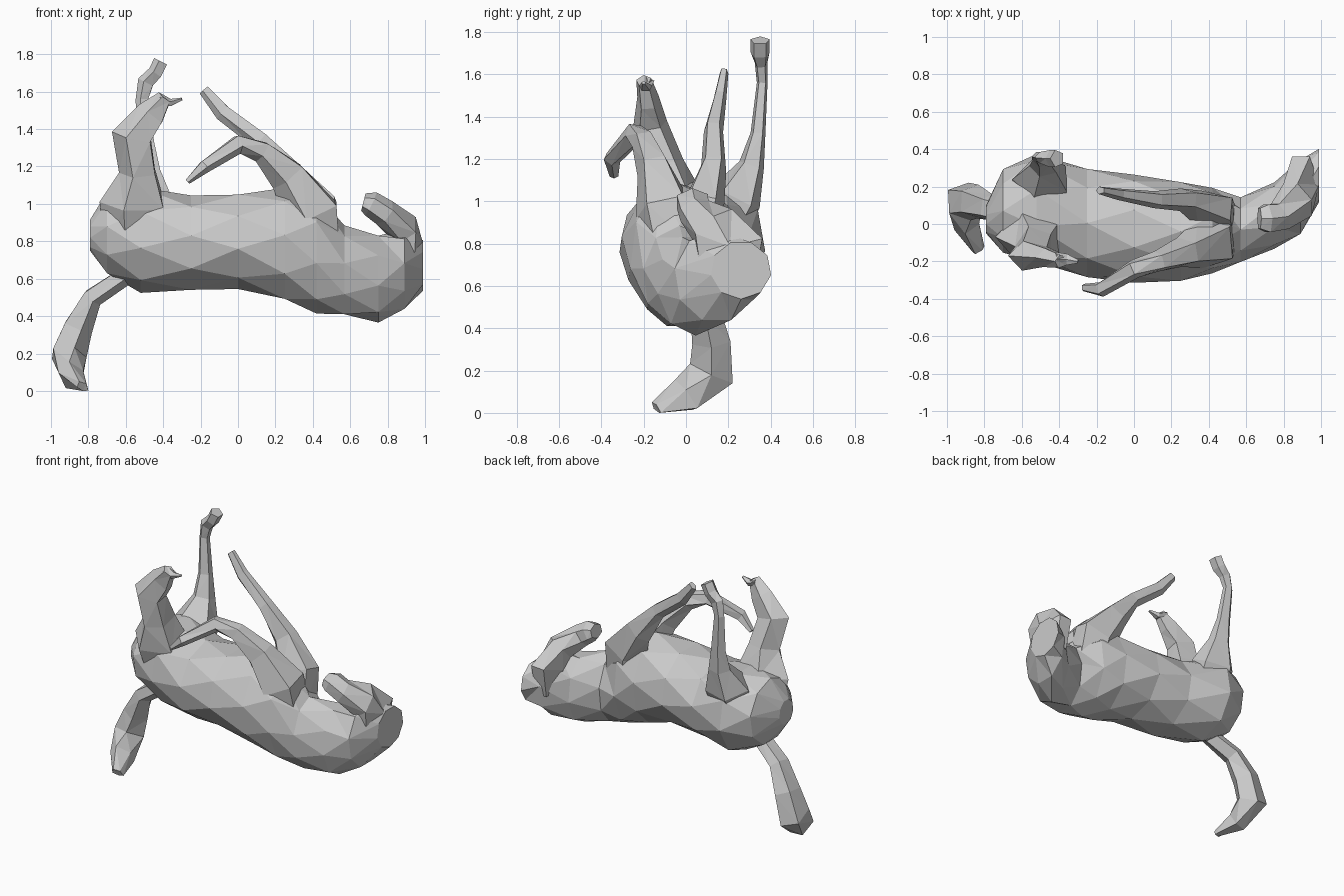
import bpy, bmesh, math
from mathutils import Vector


def skin(name, rings):
    """Join rings of points into a closed, flat-shaded, triangulated object."""
    bm = bmesh.new()
    loops = [[bm.verts.new((p[0], p[1], max(p[2], 0))) for p in r] for r in rings]
    n = len(loops[0])
    for a, b in zip(loops, loops[1:]):
        for i in range(n):
            j = (i + 1) % n
            bm.faces.new((a[i], a[j], b[j], b[i]))
    bm.faces.new(loops[0][::-1])
    bm.faces.new(loops[-1])
    bmesh.ops.triangulate(bm, faces=bm.faces[:])
    bmesh.ops.recalc_face_normals(bm, faces=bm.faces[:])
    me = bpy.data.meshes.new(name)
    bm.to_mesh(me)
    bm.free()
    ob = bpy.data.objects.new(name, me)
    bpy.context.collection.objects.link(ob)
    return ob


def limb(name, rows, n=5):
    """Tube along a path; each row is x, y, z, half width across y, half depth."""
    pts = [Vector(r[:3]) for r in rows]
    rings = []
    for k, r in enumerate(rows):
        t = (pts[min(k + 1, len(pts) - 1)] - pts[max(k - 1, 0)]).normalized()
        u = Vector((0, 1, 0))
        u = (u - t * u.dot(t)).normalized()
        v = t.cross(u)
        ring = []
        for i in range(n):
            a = math.tau * i / n + math.pi / 2
            ring.append(pts[k] + u * r[3] * 1.06 * math.cos(a) + v * r[4] * 1.06 * math.sin(a))
        rings.append(ring)
    return skin(name, rings)


# Trunk and neck, lying on the back: x, y range, z range
sections = [
    (-0.79, -0.05, 0.10, 0.75, 0.92),
    (-0.70, -0.15, 0.29, 0.62, 1.06),
    (-0.52, -0.20, 0.37, 0.53, 1.10),
    (-0.25, -0.28, 0.29, 0.53, 1.04),
    (0.00, -0.31, 0.26, 0.55, 1.06),
    (0.25, -0.30, 0.22, 0.48, 1.08),
    (0.42, -0.26, 0.19, 0.42, 1.06),
    (0.57, -0.20, 0.14, 0.40, 0.88),
    (0.75, -0.13, 0.22, 0.37, 0.84),
    (0.89, -0.05, 0.34, 0.43, 0.86),
    (0.99, 0.12, 0.40, 0.54, 0.81),
]
rings = []
for k, (x, y0, y1, z0, z1) in enumerate(sections):
    # Every other ring is turned half a step for irregular triangles
    angles = [math.tau * (i + (k % 2) / 2) / 9 - math.pi / 2 for i in range(9)]
    rings.append([(x,
                   (y0 + y1) / 2 + (y1 - y0) / 2 * 1.03 * math.cos(a),
                   (z0 + z1) / 2 + (z1 - z0) / 2 * 1.02 * math.sin(a))
                  for a in angles])
skin("body_and_neck", rings)

# Head curling back over the throat
limb("head", [
    (0.89, 0.20, 0.62, 0.13, 0.07),
    (0.895, 0.21, 0.78, 0.17, 0.09),
    (0.875, 0.13, 0.88, 0.12, 0.085),
    (0.78, 0.04, 0.955, 0.08, 0.07),
    (0.71, 0.03, 1.00, 0.08, 0.065),
    (0.67, 0.03, 1.01, 0.06, 0.045),
], 6)

# Hind legs
limb("near_hind_leg", [
    (-0.55, -0.02, 0.80, 0.12, 0.15),
    (-0.55, -0.07, 1.00, 0.15, 0.18),
    (-0.53, -0.12, 1.17, 0.11, 0.10),
    (-0.56, -0.17, 1.36, 0.08, 0.11),
    (-0.46, -0.18, 1.48, 0.05, 0.08),
    (-0.39, -0.20, 1.57, 0.035, 0.04),
])
limb("near_hind_hoof", [
    (-0.42, -0.19, 1.56, 0.04, 0.03),
    (-0.36, -0.19, 1.54, 0.03, 0.02),
    (-0.30, -0.20, 1.56, 0.01, 0.008),
])
limb("far_hind_leg", [
    (-0.50, 0.12, 0.80, 0.12, 0.15),
    (-0.49, 0.24, 1.02, 0.12, 0.15),
    (-0.48, 0.31, 1.17, 0.06, 0.075),
    (-0.49, 0.34, 1.32, 0.035, 0.05),
    (-0.51, 0.36, 1.56, 0.025, 0.035),
    (-0.49, 0.355, 1.65, 0.03, 0.045),
    (-0.44, 0.35, 1.70, 0.045, 0.04),
    (-0.41, 0.35, 1.76, 0.045, 0.04),
])

# Forelegs with shoulders sunk into the trunk
limb("near_foreleg", [
    (0.43, -0.05, 0.75, 0.14, 0.13),
    (0.40, -0.10, 0.96, 0.14, 0.15),
    (0.27, -0.15, 1.15, 0.08, 0.10),
    (0.13, -0.20, 1.28, 0.055, 0.06),
    (0.00, -0.24, 1.32, 0.05, 0.05),
    (-0.18, -0.35, 1.20, 0.04, 0.035),
    (-0.27, -0.34, 1.12, 0.02, 0.015),
])
limb("far_foreleg", [
    (0.43, 0.02, 0.75, 0.12, 0.13),
    (0.40, 0.08, 0.98, 0.10, 0.15),
    (0.27, 0.13, 1.16, 0.06, 0.09),
    (0.12, 0.13, 1.34, 0.045, 0.05),
    (-0.08, 0.16, 1.49, 0.03, 0.045),
    (-0.18, 0.18, 1.61, 0.02, 0.03),
])

# Tail hanging down
limb("tail", [
    (-0.60, 0.04, 0.62, 0.06, 0.05),
    (-0.78, 0.09, 0.50, 0.07, 0.055),
    (-0.86, 0.12, 0.34, 0.09, 0.08),
    (-0.91, 0.12, 0.19, 0.11, 0.095),
    (-0.89, 0.00, 0.08, 0.09, 0.065),
    (-0.83, -0.14, 0.02, 0.04, 0.025),
])
